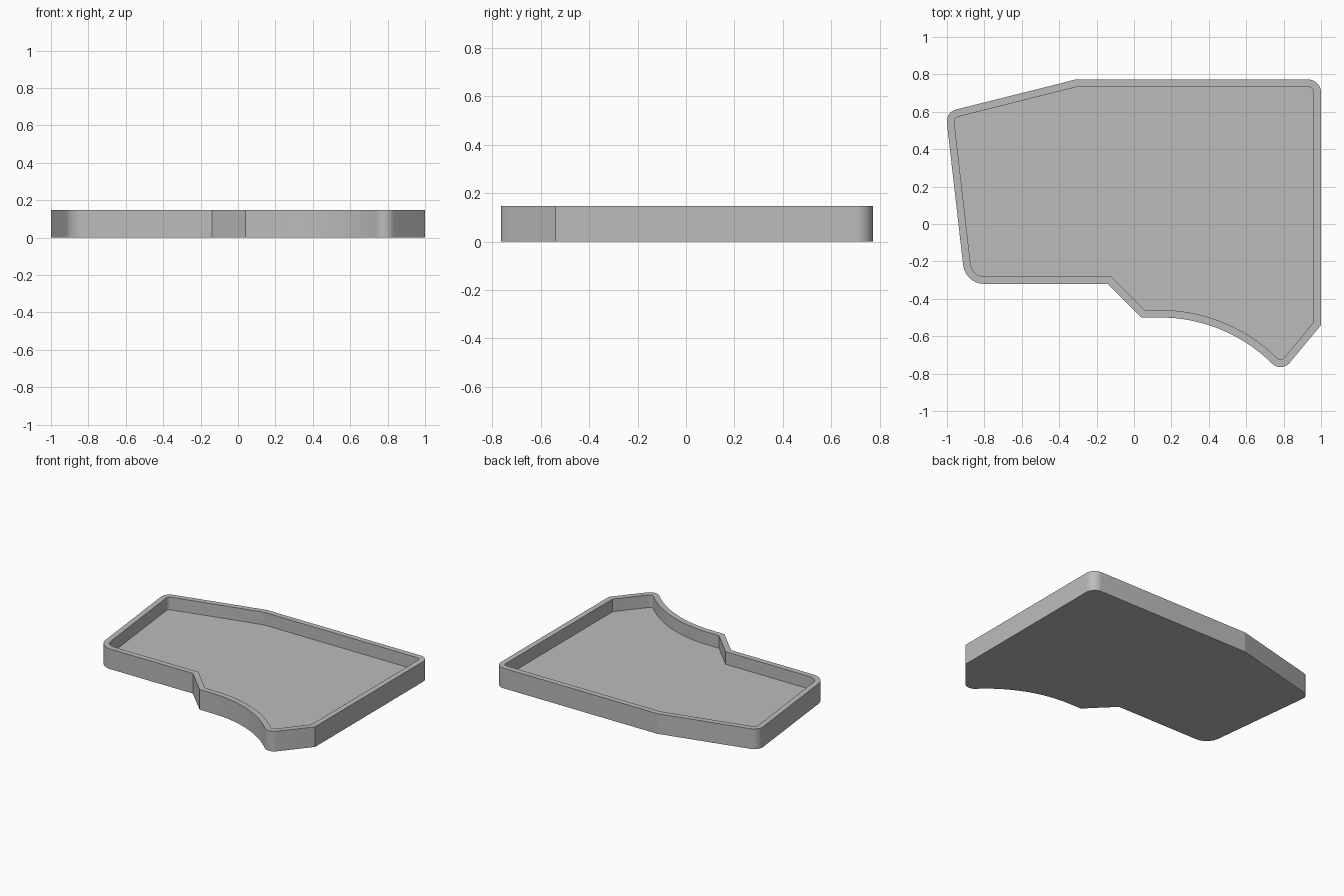
import bpy, bmesh, math
from mathutils import Vector

cube = bpy.data.objects.get("Cube")
if cube:
    bpy.data.objects.remove(cube, do_unlink=True)

HEIGHT, FLOOR, WALL = 0.147, 0.055, 0.04
ROUND_STEPS = 12


def fillet(prev, corner, nxt, radius):
    """Points of a round arc replacing a corner."""
    a, b = (prev - corner).normalized(), (nxt - corner).normalized()
    half = a.angle(b) / 2
    centre = corner + (a + b).normalized() * radius / math.sin(half)
    start = corner + a * radius / math.tan(half) - centre
    end = corner + b * radius / math.tan(half) - centre
    sweep = start.angle(end)
    return [centre + (start * math.sin((1 - t) * sweep) + end * math.sin(t * sweep)) / math.sin(sweep)
            for t in (i / ROUND_STEPS for i in range(ROUND_STEPS + 1))]


def inset(points, distance):
    """Mitred inward offset of a counter-clockwise outline."""
    result = []
    for i, p in enumerate(points):
        d1 = (p - points[i - 1]).normalized()
        d2 = (points[(i + 1) % len(points)] - p).normalized()
        n1, n2 = Vector((-d1.y, d1.x)), Vector((-d2.y, d2.x))
        result.append(p + (n1 + n2) * distance / (1 + n1.dot(n2)))
    return result


# Outline corners, counter-clockwise: x, y, rounding radius
corners = [(-1.007, 0.598, 0.066), (-0.902, -0.32, 0.112), (-0.14, -0.32, 0), (0.04, -0.5, 0)]

# Concave sweep along the front edge
sweep_radius, sweep_x, sweep_y = 0.85, 0.14, -0.5
for i in range(17):
    a = math.radians(43.7) * i / 16
    corners.append((sweep_x + sweep_radius * math.sin(a),
                    sweep_y - sweep_radius * (1 - math.cos(a)), 0))

# Pointed tip, right side and back
corners += [(0.787, -0.797, 0.065), (1, -0.54, 0), (1, 0.773, 0.07), (-0.31, 0.773, 0)]

outer = []
for i, (x, y, r) in enumerate(corners):
    p = Vector((x, y))
    if r:
        before, after = corners[i - 1], corners[(i + 1) % len(corners)]
        outer += fillet(Vector(before[:2]), p, Vector(after[:2]), r)
    else:
        outer.append(p)
inner = inset(outer, WALL)

# Tray shell: base, outer wall, rim, inner wall, floor
bm = bmesh.new()
rings = [[bm.verts.new((p.x, p.y, z)) for p in line]
         for line, z in ((outer, 0), (outer, HEIGHT), (inner, HEIGHT), (inner, FLOOR))]
for low, high in zip(rings, rings[1:]):
    for i in range(len(low)):
        j = (i + 1) % len(low)
        bm.faces.new((low[i], low[j], high[j], high[i]))
bm.faces.new(rings[0][::-1])
bm.faces.new(rings[-1])
bmesh.ops.recalc_face_normals(bm, faces=bm.faces)
mesh = bpy.data.meshes.new("tray")
bm.to_mesh(mesh)
bm.free()
tray = bpy.data.objects.new("tray", mesh)
bpy.context.collection.objects.link(tray)

# Plain grey
grey = bpy.data.materials.new("plain_grey")
grey.use_nodes = True
colour = (0.5, 0.5, 0.5, 1)
grey.diffuse_color = colour
grey.node_tree.nodes["Principled BSDF"].inputs["Base Color"].default_value = colour
mesh.materials.append(grey)

bpy.ops.object.select_all(action="DESELECT")
tray.select_set(True)
bpy.context.view_layer.objects.active = tray
bpy.ops.object.shade_smooth_by_angle(angle=math.radians(12))
